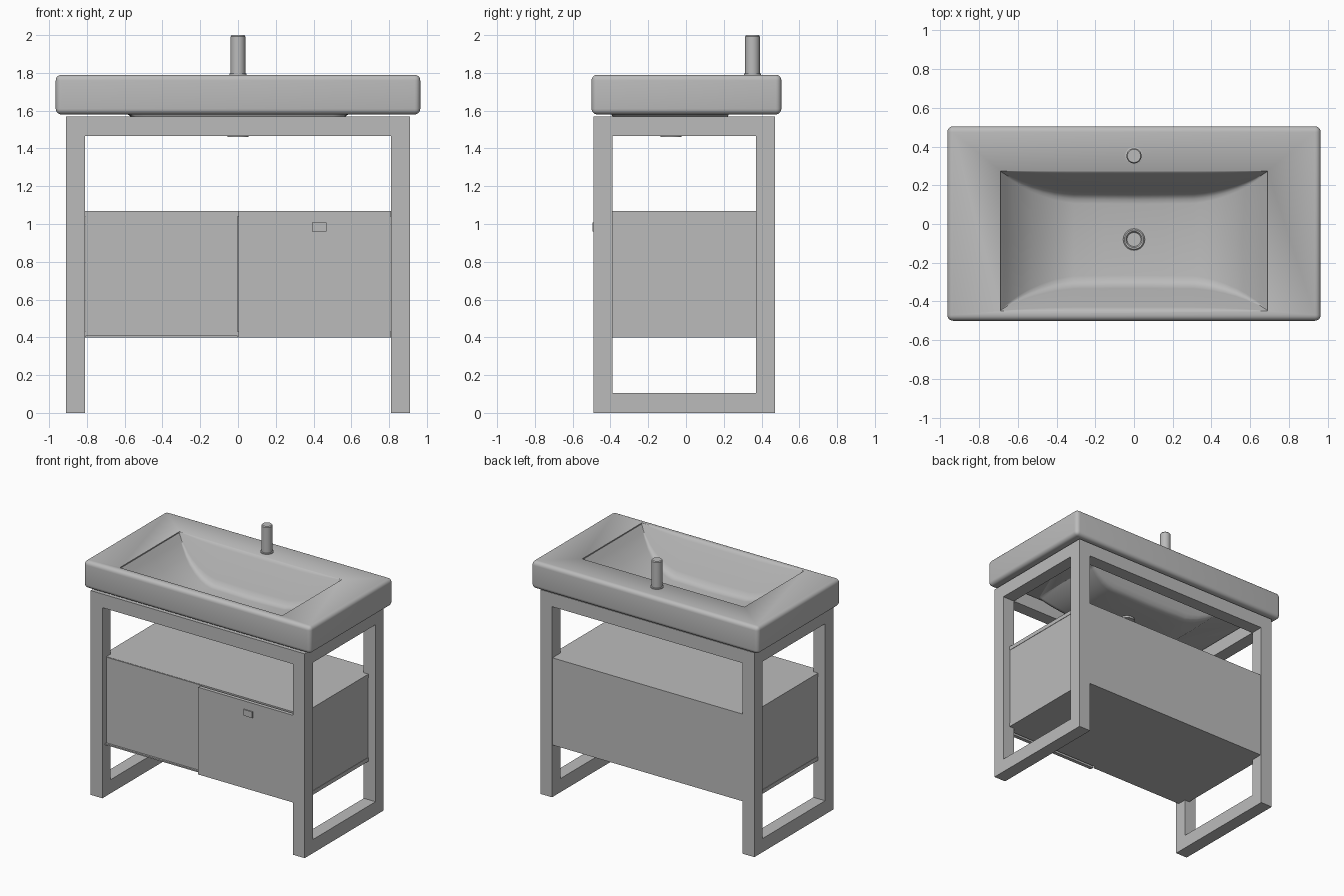
import bpy, bmesh, math

if "Cube" in bpy.data.objects:
    bpy.data.objects.remove(bpy.data.objects["Cube"], do_unlink=True)


def material(name, colour):
    mat = bpy.data.materials.new(name)
    mat.use_nodes = True
    mat.diffuse_color = colour
    mat.node_tree.nodes["Principled BSDF"].inputs["Base Color"].default_value = colour
    return mat


GREY = material("plain grey", (0.5, 0.5, 0.5, 1))


def finish(name, bm):
    bmesh.ops.recalc_face_normals(bm, faces=bm.faces)
    mesh = bpy.data.meshes.new(name)
    bm.to_mesh(mesh)
    bm.free()
    mesh.materials.append(GREY)
    obj = bpy.data.objects.new(name, mesh)
    bpy.context.collection.objects.link(obj)
    return obj


def box(name, xs, ys, zs):
    bm = bmesh.new()
    bmesh.ops.create_cube(bm, size=1)
    for v in bm.verts:
        for axis, (lo, hi) in enumerate((xs, ys, zs)):
            v.co[axis] = hi if v.co[axis] > 0 else lo
    return finish(name, bm)


def turned(name, x, y, profile, sides=32):
    """Closed solid of revolution from (radius, z) points."""
    bm = bmesh.new()
    rings = [[bm.verts.new((x + r * math.cos(2 * math.pi * i / sides),
                            y + r * math.sin(2 * math.pi * i / sides), z))
              for i in range(sides)] for r, z in profile]
    skin(bm, rings)
    return finish(name, bm)


def skin(bm, rings):
    for a, b in zip(rings, rings[1:]):
        n = len(a)
        for i in range(n):
            bm.faces.new((a[i], a[(i + 1) % n], b[(i + 1) % n], b[i]))
    bm.faces.new(rings[0])
    bm.faces.new(rings[-1])


def smooth(obj, angle=35):
    bpy.ops.object.select_all(action="DESELECT")
    obj.select_set(True)
    bpy.context.view_layer.objects.active = obj
    bpy.ops.object.shade_smooth_by_angle(angle=math.radians(angle))


def apply_modifiers(obj):
    bpy.context.view_layer.update()
    graph = bpy.context.evaluated_depsgraph_get()
    mesh = bpy.data.meshes.new_from_object(obj.evaluated_get(graph))
    obj.modifiers.clear()
    obj.data = mesh


# Bowl: cross-sections along x, deepening from each end to a flat middle
STATIONS = [(0.69, 0.03), (0.675, 0.1), (0.655, 0.2), (0.63, 0.31), (0.58, 0.5),
            (0.53, 0.65), (0.47, 0.79), (0.41, 0.9), (0.36, 0.96), (0.31, 1.0), (0.15, 1.01)]
WALL = [(0, 0), (0.06, 0.02), (0.14, 0.08), (0.8, 0.82), (0.92, 0.93), (1.08, 0.99), (1.25, 1.0)]


def bowl(name, grow, rim, lid, depth):
    bm = bmesh.new()
    front, back = -0.45 - grow, 0.275 + grow
    spots = [(-x - grow, d) for x, d in STATIONS] + [(0, 1.02)]
    spots += [(x + grow, d) for x, d in reversed(STATIONS)]
    rings = []
    for x, d in spots:
        section = [(front, lid)]
        section += [(front + 0.145 * d * i, rim - depth * d * k) for i, k in WALL]
        section += [(-0.08, rim - depth * d * 1.03)]
        section += [(back - 0.135 * d * i, rim - depth * d * k) for i, k in reversed(WALL)]
        section += [(back, lid)]
        rings.append([bm.verts.new((x, y, z)) for y, z in section])
    skin(bm, rings)
    return finish(name, bm)


# Basin slab with rounded edges, cut by the bowl
basin = box("basin", (-0.965, 0.965), (-0.5, 0.505), (1.58, 1.79))
bevel = basin.modifiers.new("round", "BEVEL")
bevel.width, bevel.segments = 0.03, 5
apply_modifiers(basin)
shell = bowl("bowl_underside", 0.03, 1.72, 1.74, 0.235)
cutter = bowl("bowl_cutter", 0, 1.79, 1.83, 0.27)
for operation, tool in (("UNION", shell), ("DIFFERENCE", cutter)):
    mod = basin.modifiers.new(operation.title(), "BOOLEAN")
    mod.operation, mod.object, mod.solver = operation, tool, "EXACT"
apply_modifiers(basin)
for tool in (shell, cutter):
    bpy.data.objects.remove(tool, do_unlink=True)
smooth(basin)

# Drain with a perforated strainer and an outlet under the bowl
smooth(turned("drain_ring", 0, -0.08, [(0.056, 1.46), (0.056, 1.516), (0.05, 1.522),
                                       (0.042, 1.52), (0.036, 1.512)]))
for ring, count in ((0.012, 6), (0.025, 12)):
    for i in range(count):
        a = 2 * math.pi * i / count
        turned("strainer_stud", ring * math.cos(a), -0.08 + ring * math.sin(a),
               [(0.004, 1.51), (0.004, 1.516)], 8)

# Tap post with a thin base collar
smooth(turned("tap_post", 0, 0.352, [(0.046, 1.785), (0.046, 1.796), (0.039, 1.798),
                                     (0.039, 1.993), (0.034, 2.0)]))

# Frame of square bars
FRONT, BACK, TOP = (-0.49, -0.39), (0.37, 0.47), (1.465, 1.57)
for side, s in (("left", 1), ("right", -1)):
    xs = tuple(sorted((0.81 * s, 0.91 * s)))
    for end, ys in (("front", FRONT), ("back", BACK)):
        box(f"{side}_{end}_leg", xs, ys, (0, TOP[1]))
    box(f"{side}_top_rail", xs, (FRONT[1], BACK[0]), TOP)
    box(f"{side}_foot_rail", xs, (FRONT[1], BACK[0]), (0, 0.105))
for end, ys in (("front", FRONT), ("back", BACK)):
    box(f"{end}_top_rail", (-0.81, 0.81), ys, TOP)

# Cabinet boards: wide ones fit between the legs, narrow ones reach past them
for name, zs in (("cabinet_top", (1.04, 1.07)), ("cabinet_bottom", (0.4, 0.43))):
    box(name, (-0.85, 0.85), (-0.44, 0.44), zs)
for side, s in (("left", 1), ("right", -1)):
    box(f"{side}_cabinet_side", sorted((0.815 * s, 0.847 * s)), (-0.42, 0.42), (0.43, 1.04))
box("cabinet_back", (-0.808, 0.808), (0.44, 0.465), (0.4, 1.07))
box("bottom_lip", (-0.808, -0.002), (-0.46, -0.44), (0.4, 0.41))

# Recessed front panel, projecting door and its pull
box("fixed_front_panel", (-0.808, -0.002), (-0.445, -0.42), (0.41, 1.068))
box("door", (0.002, 0.808), (-0.488, -0.46), (0.4, 1.07))
box("door_pull", (0.392, 0.468), (-0.496, -0.488), (0.96, 1.007))
